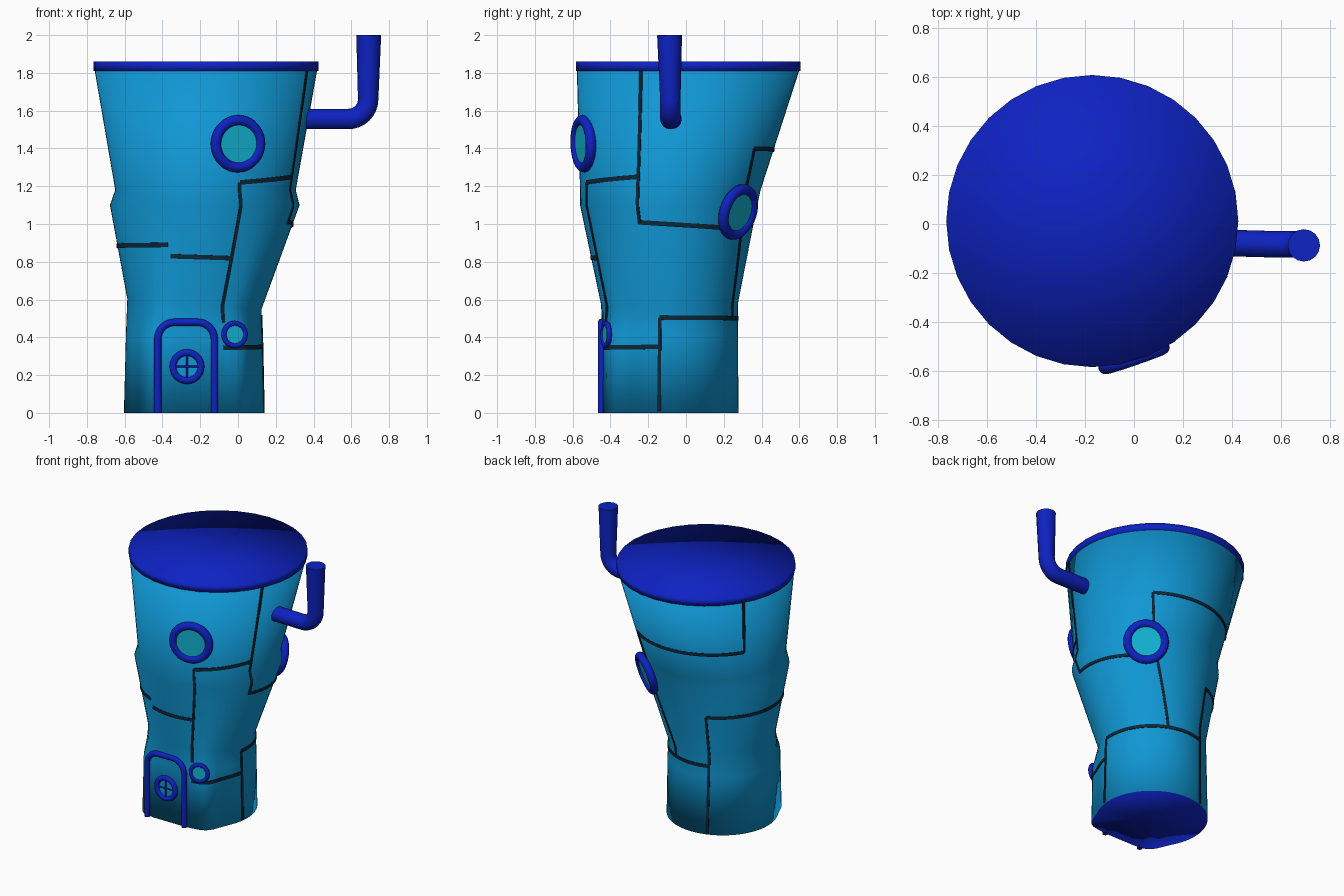
import bpy, bmesh, math
from mathutils import Vector

if "Cube" in bpy.data.objects:
    bpy.data.objects.remove(bpy.data.objects["Cube"])


def material(name, rgb):
    m = bpy.data.materials.new(name)
    m.diffuse_color = (*rgb, 1)
    m.use_nodes = True
    m.node_tree.nodes["Principled BSDF"].inputs["Base Color"].default_value = m.diffuse_color
    return m


SKY = material("sky_blue", (0.005, 0.31, 0.66))
BLUE = material("deep_blue", (0.004, 0.016, 0.54))
GLASS = material("cyan_glass", (0.006, 0.46, 0.66))
DARK = material("dark_seam", (0.004, 0.02, 0.04))

# Body sections: z, centre x, centre y, radius x, radius y, door flattening
RINGS = [(0.0, -0.232, -0.09, 0.372, 0.368, 1),
         (0.42, -0.231, -0.089, 0.362, 0.364, 1),
         (0.575, -0.231, -0.088, 0.355, 0.362, 0),
         (1.10, -0.176, -0.092, 0.502, 0.469, 0),
         (1.18, -0.172, -0.083, 0.478, 0.478, 0),
         (1.82, -0.17, 0.012, 0.590, 0.590, 0)]
WAIST = 2


def ring_z(i, a):
    return RINGS[i][0] - (0.028 * math.cos(a) if i == WAIST else 0)


def ring_point(i, a):
    _, cx, cy, rx, ry, flat = RINGS[i]
    k = 1
    if flat:
        deg = (math.degrees(a) + 180) % 360 - 180
        k += 0.11 * sum(math.exp(-((deg - c) / 13) ** 2) for c in (-51, -127))
    y = cy + k * ry * math.sin(a)
    return Vector((cx + k * rx * math.cos(a), max(y, -0.442) if flat else y, ring_z(i, a)))


def surf(a, z):
    """Point on the body wall at angle a and height z."""
    i = 0
    while i < len(RINGS) - 2 and z > ring_z(i + 1, a):
        i += 1
    p, q = ring_point(i, a), ring_point(i + 1, a)
    return p.lerp(q, (z - p.z) / (q.z - p.z))


def surf_normal(a, z):
    u = surf(a + 0.03, z) - surf(a - 0.03, z)
    v = surf(a, z + 0.02) - surf(a, z - 0.02)
    return u.cross(v).normalized()


def finish(bm, name, mat, smooth=True):
    bmesh.ops.recalc_face_normals(bm, faces=bm.faces)
    me = bpy.data.meshes.new(name)
    for f in bm.faces:
        f.smooth = smooth
    bm.to_mesh(me)
    bm.free()
    ob = bpy.data.objects.new(name, me)
    bpy.context.collection.objects.link(ob)
    me.materials.append(mat)
    return ob


# Tower body with blue underside
bm = bmesh.new()
N = 64
rows = [[bm.verts.new(ring_point(i, 2 * math.pi * j / N)) for j in range(N)]
        for i in range(len(RINGS))]
for lo, hi in zip(rows, rows[1:]):
    for j in range(N):
        k = (j + 1) % N
        bm.faces.new((lo[j], lo[k], hi[k], hi[j]))
for row, z in ((rows[0], 0), (rows[-1], RINGS[-1][0])):
    c = bm.verts.new((RINGS[0][1], RINGS[0][2], z))
    for j in range(N):
        bm.faces.new((row[j], row[(j + 1) % N], c))
body = finish(bm, "tower_body", SKY)
body.data.materials.append(BLUE)
for p in body.data.polygons:
    if p.normal.z < -0.95:
        p.material_index = 1

# Lid, smooth over its rim
bpy.ops.mesh.primitive_cylinder_add(vertices=32, radius=0.595, depth=0.05,
                                    end_fill_type='TRIFAN', location=(-0.17, 0.012, 1.835))
lid = bpy.context.object
lid.name = "lid"
lid.data.materials.append(BLUE)
bpy.ops.object.shade_smooth()


def torus(name, loc, normal, major, minor):
    bpy.ops.mesh.primitive_torus_add(
        major_radius=major, minor_radius=minor, major_segments=40, minor_segments=12,
        location=loc, rotation=normal.to_track_quat('Z', 'Y').to_euler())
    ob = bpy.context.object
    ob.name = name
    ob.data.materials.append(BLUE)
    bpy.ops.object.shade_smooth()


def disc(name, loc, normal, radius, depth, mat):
    bpy.ops.mesh.primitive_cylinder_add(
        vertices=40, radius=radius, depth=depth, location=loc,
        rotation=normal.to_track_quat('Z', 'Y').to_euler())
    ob = bpy.context.object
    ob.name = name
    ob.data.materials.append(mat)
    bpy.ops.object.shade_smooth_by_angle()


def porthole(name, loc, normal, major, minor):
    torus(name + "_ring", loc, normal, major, minor)
    disc(name + "_glass", loc, normal, major, minor * 0.9, GLASS)


# Portholes
for name, deg, z in (("front_porthole", -71, 1.425), ("back_porthole", 52, 1.065)):
    a = math.radians(deg)
    n = surf_normal(a, z)
    porthole(name, surf(a, z) + n * 0.005, n, 0.124, 0.028)
porthole("small_porthole", Vector((-0.018, -0.423, 0.415)),
         Vector((0.28, -0.96, 0)).normalized(), 0.059, 0.014)


def tube(name, pts, radii, depth, mat):
    cu = bpy.data.curves.new(name, 'CURVE')
    cu.dimensions = '3D'
    cu.bevel_depth = depth
    cu.bevel_resolution = 6
    cu.use_fill_caps = True
    sp = cu.splines.new('POLY')
    sp.points.add(len(pts) - 1)
    for p, co, r in zip(sp.points, pts, radii):
        p.co = (*co, 1)
        p.radius = r
    sp.use_smooth = True
    ob = bpy.data.objects.new(name, cu)
    bpy.context.collection.objects.link(ob)
    cu.materials.append(mat)
    bpy.ops.object.select_all(action='DESELECT')
    ob.select_set(True)
    bpy.context.view_layer.objects.active = ob
    bpy.ops.object.convert(target='MESH')


def arc(cx, cz, r, d0, d1, y, n=8):
    angles = [math.radians(d0 + (d1 - d0) * i / n) for i in range(n + 1)]
    return [(cx + r * math.cos(a), y, cz + r * math.sin(a)) for a in angles]


# Periscope pipe, flaring to its top
pts = [(0.3, -0.075, 1.556)] + arc(0.585, 1.66, 0.104, -90, 0, -0.083) + [(0.692, -0.087, 2.0)]
tube("periscope_pipe", pts, [1] * (len(pts) - 1) + [1.22], 0.054, BLUE)

# Door frame and hand wheel
DY = -0.447
pts = ([(-0.425, DY, 0.0)] + arc(-0.335, 0.39, 0.09, 180, 90, DY)
       + arc(-0.215, 0.39, 0.09, 90, 0, DY) + [(-0.125, DY, 0.0)])
tube("door_frame", pts, [1] * len(pts), 0.019, BLUE)
front = Vector((0, -1, 0))
torus("door_wheel", (-0.27, -0.448, 0.245), front, 0.074, 0.018)
disc("door_wheel_plate", (-0.27, -0.445, 0.245), front, 0.074, 0.009, SKY)
for d, s in (("x", Vector((0.06, 0, 0))), ("z", Vector((0, 0, 0.06)))):
    c = Vector((-0.27, -0.45, 0.245))
    tube("wheel_spoke_" + d, [c - s, c + s], [1, 1], 0.005, BLUE)


def seam(name, d0, z0, d1, z1, width):
    """Thin raised strip following the body wall."""
    bm = bmesh.new()
    n = max(6, int(abs(d1 - d0) / 3), int(abs(z1 - z0) / 0.03))
    flat = abs(d1 - d0) > 20
    prev = None
    for i in range(n + 1):
        t = i / n
        a, z = math.radians(d0 + (d1 - d0) * t), z0 + (z1 - z0) * t
        p, nrm = surf(a, z), surf_normal(a, z)
        side = Vector((0, 0, 1)) if flat else Vector((-math.sin(a), math.cos(a), 0))
        w = side * width / 2
        ring = [bm.verts.new(q) for q in (p - w + nrm * 0.004, p + w + nrm * 0.004,
                                          p + w - nrm * 0.005, p - w - nrm * 0.005)]
        if prev:
            for k in range(4):
                m = (k + 1) % 4
                bm.faces.new((prev[k], prev[m], ring[m], ring[k]))
        else:
            bm.faces.new(ring)
        prev = ring
    bm.faces.new(prev)
    finish(bm, name, DARK, False)


# Plate seams: start angle, start z, end angle, end z
SEAMS = [(53, 1.40, 150, 1.39), (150, 1.39, 150, 1.81), (53, 1.40, 67, 0.51),
         (-25, 1.81, -20, 1.0), (-19, 1.01, 42, 0.98), (-68, 1.22, -22, 1.25),
         (-68, 1.22, -65, 0.48), (-111, 0.83, -67, 0.82), (113, 0.88, 247, 0.89),
         (113, 0.88, 109, 0.01), (-8, 0.505, 110, 0.50), (-8, 0.505, -8, 0.01),
         (-66, 0.345, -8, 0.35)]
for i, s in enumerate(SEAMS):
    seam("plate_seam_%d" % (i + 1), *s, 0.024 if abs(s[2] - s[0]) > 20 else 0.018)
